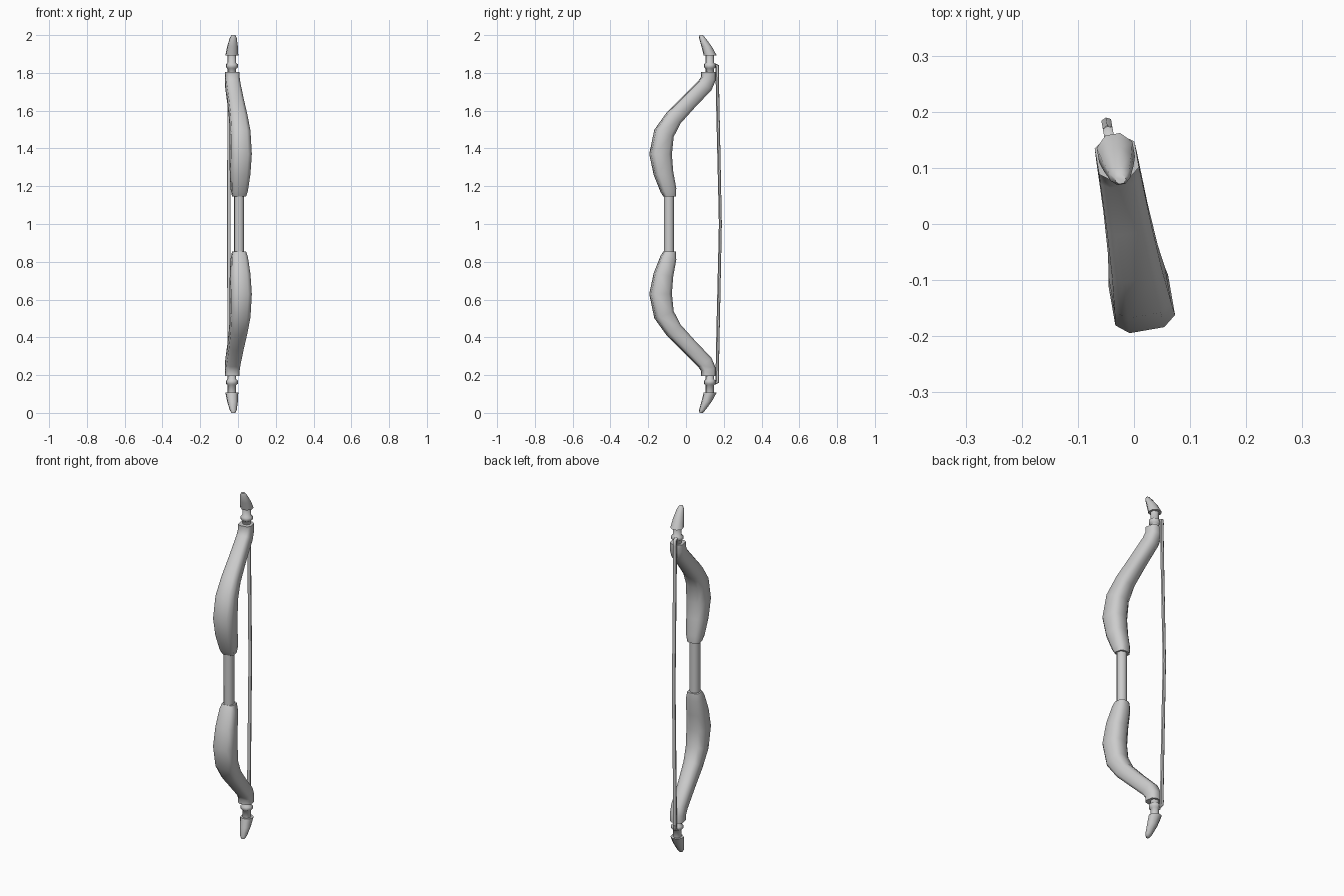
import bpy, bmesh, math
from mathutils import Vector

cube = bpy.data.objects.get("Cube")
if cube:
    bpy.data.objects.remove(cube, do_unlink=True)

grey = bpy.data.materials.new("plain grey")
grey.use_nodes = True
grey.diffuse_color = (0.6, 0.6, 0.6, 1)
grey.node_tree.nodes["Principled BSDF"].inputs["Base Color"].default_value = (0.6, 0.6, 0.6, 1)

# The bow lies in a vertical plane turned slightly about z
TURN = math.atan(0.175)
DEPTH = Vector((-math.sin(TURN), math.cos(TURN), 0))
SIDE = Vector((math.cos(TURN), math.sin(TURN), 0))
UP = Vector((0, 0, 1))

# Unit cross-sections as (side, depth)
LIMB = [(-0.58, -1), (0.58, -1), (1, -0.68), (1, 0.62), (0.45, 1), (-0.45, 1), (-1, 0.62), (-1, -0.68)]


def polygon(n):
    return [(math.cos((i + 0.5) * math.tau / n), math.sin((i + 0.5) * math.tau / n)) for i in range(n)]


def on_plane(y, z):
    return Vector((-0.01 - 0.175 * y, y, z))


def loft(name, section, rings, flip=False, upright=False, shift=0.0):
    """Skin rings of (y, z, half width, half depth); flip copies to the lower half."""
    bm = bmesh.new()
    pts = [on_plane(r[0], r[1]) for r in rings]
    loops = []
    for i, (y, z, w, d) in enumerate(rings):
        normal = DEPTH
        if not upright and 0 < i < len(rings) - 1:
            t = (pts[i + 1] - pts[i]).normalized() + (pts[i] - pts[i - 1]).normalized()
            normal = SIDE.cross(t).normalized()
            if normal.dot(DEPTH) < 0:
                normal = -normal
        loop = []
        for a, b in section:
            p = pts[i] + SIDE * (a * w + shift) + normal * (b * d)
            if flip:
                p.z = 2 - p.z
            loop.append(bm.verts.new(p))
        loops.append(loop)
    n = len(section)
    for lo, hi in zip(loops, loops[1:]):
        for k in range(n):
            bm.faces.new((lo[k], lo[(k + 1) % n], hi[(k + 1) % n], hi[k]))
    bm.faces.new(loops[0])
    bm.faces.new(loops[-1])
    bmesh.ops.recalc_face_normals(bm, faces=bm.faces)
    mesh = bpy.data.meshes.new(name)
    bm.to_mesh(mesh)
    bm.free()
    mesh.materials.append(grey)
    ob = bpy.data.objects.new(name, mesh)
    bpy.context.collection.objects.link(ob)
    bpy.ops.object.select_all(action='DESELECT')
    ob.select_set(True)
    bpy.context.view_layer.objects.active = ob
    bpy.ops.object.shade_smooth_by_angle(angle=math.radians(58))
    return ob


# Central grip
loft("grip", polygon(8), [(-0.09, 0.83, 0.028, 0.028), (-0.09, 1.17, 0.028, 0.028)], upright=True)

limb_rings = [
    (-0.086, 1.145, 0.034, 0.031), (-0.093, 1.18, 0.042, 0.040), (-0.119, 1.27, 0.050, 0.049),
    (-0.134, 1.37, 0.054, 0.056), (-0.116, 1.48, 0.051, 0.051), (-0.066, 1.56, 0.045, 0.044),
    (0.012, 1.642, 0.040, 0.041), (0.100, 1.732, 0.037, 0.040), (0.119, 1.77, 0.036, 0.037),
    (0.119, 1.805, 0.036, 0.036)]
neck_rings = [
    (0.126, 1.79, 0.023, 0.023), (0.126, 1.822, 0.023, 0.023), (0.126, 1.828, 0.032, 0.031),
    (0.126, 1.846, 0.032, 0.031), (0.126, 1.852, 0.023, 0.023), (0.126, 1.90, 0.023, 0.023)]
tip_rings = [
    (0.128, 1.893, 0.035, 0.035), (0.109, 1.94, 0.029, 0.028),
    (0.086, 1.985, 0.019, 0.017), (0.080, 2.0, 0.010, 0.009)]

# Matching limbs, necks and pointed tips
for half, flip in (("upper", False), ("lower", True)):
    loft(half + "_limb", LIMB, limb_rings, flip)
    loft(half + "_neck", polygon(8), neck_rings, flip, upright=True)
    loft(half + "_tip", polygon(8), tip_rings, flip, upright=True)
    # Short tie joining the string to the neck
    loft(half + "_string_tie", polygon(6),
         [(0.14, 1.838, 0.010, 0.009), (0.155, 1.841, 0.010, 0.009),
          (0.168, 1.836, 0.010, 0.009), (0.169, 1.81, 0.010, 0.008)], flip, shift=-0.007)

# Bowstring, bending slightly backwards at the middle
loft("bowstring", polygon(6),
     [(0.166, 0.165, 0.010, 0.009), (0.169, 0.35, 0.010, 0.009), (0.181, 0.9, 0.010, 0.008),
      (0.183, 1.0, 0.010, 0.008), (0.181, 1.1, 0.010, 0.008), (0.169, 1.65, 0.010, 0.009),
      (0.166, 1.835, 0.010, 0.009)], upright=True, shift=-0.007)
